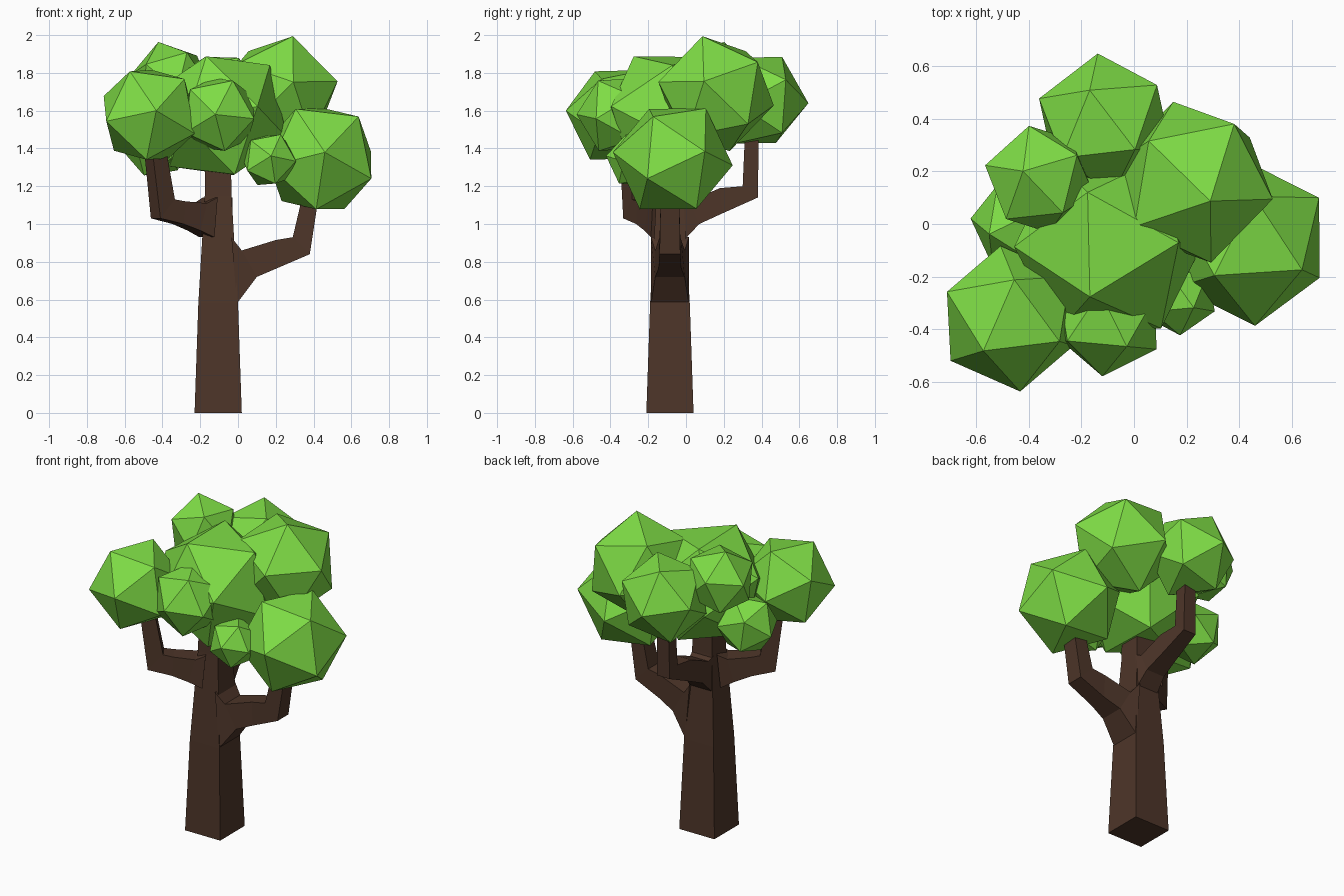
import bpy, bmesh, math
from mathutils import Vector, Matrix

if "Cube" in bpy.data.objects:
    bpy.data.objects.remove(bpy.data.objects["Cube"])


def material(name, rgb):
    m = bpy.data.materials.new(name)
    m.diffuse_color = (*rgb, 1)
    m.use_nodes = True
    m.node_tree.nodes["Principled BSDF"].inputs["Base Color"].default_value = m.diffuse_color
    return m


BARK = material("bark", (0.075, 0.036, 0.022))
LEAF = material("leaf", (0.21, 0.72, 0.06))
AXIS = Vector((-0.105, -0.085, 0))  # trunk centre line


def finish(name, bm, mat):
    bmesh.ops.recalc_face_normals(bm, faces=bm.faces)
    me = bpy.data.meshes.new(name)
    bm.to_mesh(me)
    bm.free()
    me.materials.append(mat)
    ob = bpy.data.objects.new(name, me)
    bpy.context.collection.objects.link(ob)


def limb(name, degrees, sections):
    """Four-sided loft; each section is (outer u, outer z, inner u, inner z, half width)."""
    bm = bmesh.new()
    a = math.radians(degrees)
    along = Vector((math.cos(a), math.sin(a), 0))
    side = Vector((-math.sin(a), math.cos(a), 0))
    rings = []
    for uo, zo, ui, zi, w in sections:
        ring = []
        for u, z, s in ((uo, zo, -w), (uo, zo, w), (ui, zi, w), (ui, zi, -w)):
            ring.append(bm.verts.new(AXIS + along * u + side * s + Vector((0, 0, z))))
        rings.append(ring)
    for r, q in zip(rings, rings[1:]):
        for i in range(4):
            j = (i + 1) % 4
            bm.faces.new((r[i], r[j], q[j], q[i]))
    bm.faces.new(rings[0])
    bm.faces.new(rings[-1])
    finish(name, bm, BARK)


def frame(a, b):
    x = Vector(a).normalized()
    z = x.cross(Vector(b)).normalized()
    return Matrix((x, z.cross(x), z)).transposed()


def foliage(name, centre, radius, tip, neighbour):
    """Icosahedron with one corner along tip and an adjacent one toward neighbour."""
    bm = bmesh.new()
    bmesh.ops.create_icosphere(bm, subdivisions=1, radius=radius)
    bm.verts.ensure_lookup_table()
    v = bm.verts[0]
    n = v.link_edges[0].other_vert(v)
    rot = frame(tip, neighbour) @ frame(v.co, n.co).transposed()
    bmesh.ops.transform(bm, matrix=Matrix.Translation(centre) @ rot.to_4x4(), verts=bm.verts)
    finish(name, bm, LEAF)


# Tapered square trunk
limb("trunk", 0, [(h, z, -h, z, h) for z, h in
                  ((0, .125), (.58, .105), (.93, .084), (1.15, .071), (1.45, .065))])

# Three bent branches
limb("right_branch", 0, [
    (.100, .58, .070, .93, .100), (.205, .72, .125, .86, .078), (.310, .765, .305, .915, .060),
    (.485, .84, .395, .93, .055), (.525, 1.10, .435, 1.10, .050), (.540, 1.22, .450, 1.22, .048)])
limb("back_branch", 90, [
    (.080, .92, .060, 1.14, .075), (.155, 1.00, .100, 1.12, .065), (.275, 1.055, .265, 1.19, .055),
    (.465, 1.14, .385, 1.20, .045), (.470, 1.43, .395, 1.43, .040), (.470, 1.50, .395, 1.50, .040)])
limb("front_left_branch", -148, [
    (.070, .93, .050, 1.14, .075), (.150, .965, .110, 1.11, .065), (.250, 1.00, .240, 1.12, .055),
    (.390, 1.03, .300, 1.13, .048), (.430, 1.34, .340, 1.34, .042), (.435, 1.42, .350, 1.42, .040)])

# Leaf clumps: centre, radius, direction of one corner, direction of an adjacent corner
foliage("foliage_right", (.435, -.07, 1.345), .32, (.025, -.32, .035), (.205, -.10, .225))
foliage("foliage_front_left", (-.47, -.36, 1.578), .28, (.037, -.275, .022), (-.103, -.11, .227))
foliage("foliage_front", (-.10, -.36, 1.58), .22, (-.02, -.217, 0), (.08, -.08, .19))
foliage("foliage_centre", (-.097, -.08, 1.573), .378, (-.07, -.195, .312), (.267, .01, .267))
foliage("foliage_back_right", (.221, .159, 1.69), .32, (.069, -.072, .304), (.30, -.07, .10))
foliage("foliage_back", (-.11, .38, 1.655), .27, (-.027, .26, -.015), (-.057, .10, .24))
foliage("foliage_back_left", (-.36, .17, 1.76), .215, (-.06, .03, .197), (.164, .11, .17))
foliage("foliage_left", (-.435, 0, 1.43), .19, (-.18, .02, -.03), (-.10, .15, .08))
foliage("foliage_small", (.165, -.27, 1.34), .155, (.01, -.15, .02), (.065, -.06, .14))
